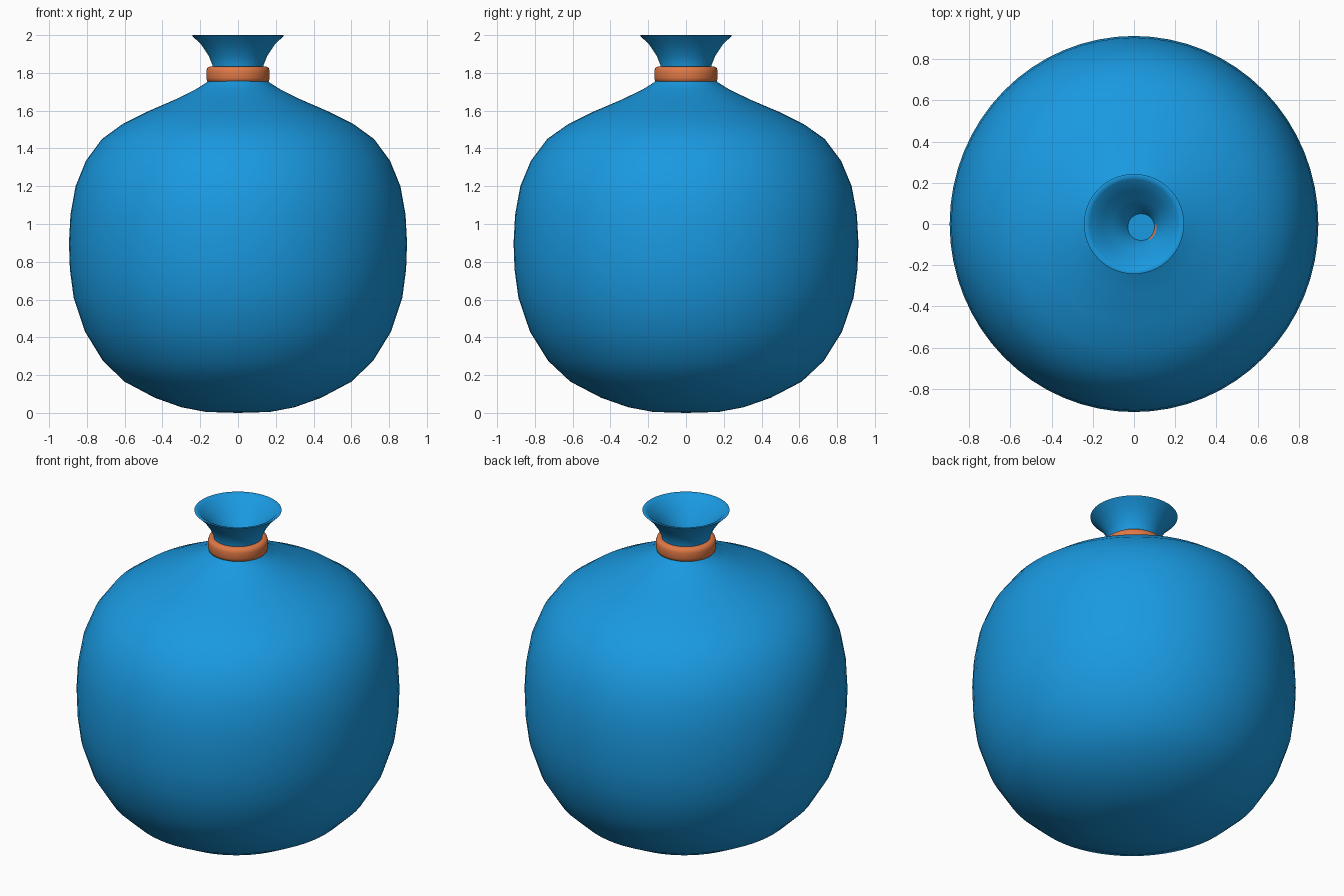
import bpy, bmesh
from math import cos, sin, pi

if "Cube" in bpy.data.objects:
    bpy.data.objects.remove(bpy.data.objects["Cube"])

SEG = 64


def material(name, color):
    m = bpy.data.materials.new(name)
    m.diffuse_color = (*color, 1)
    m.use_nodes = True
    m.node_tree.nodes["Principled BSDF"].inputs["Base Color"].default_value = m.diffuse_color
    return m


def lathe(name, rings, mat, y_scale=1.0, closed=False, angle=50):
    """Spin rings (radius, z, x offset, y offset) around z; radius 0 makes a pole."""
    bm = bmesh.new()
    loops = []
    for ring in rings:
        r, z, ox, oy = (*ring, 0, 0)[:4]
        if r == 0:
            loops.append([bm.verts.new((ox, oy, z))] * SEG)
        else:
            loops.append([bm.verts.new((ox + r * cos(2 * pi * i / SEG),
                                        oy + r * y_scale * sin(2 * pi * i / SEG), z))
                          for i in range(SEG)])
    pairs = list(zip(loops, loops[1:]))
    if closed:
        pairs.append((loops[-1], loops[0]))
    for a, b in pairs:
        for i in range(SEG):
            j = (i + 1) % SEG
            bm.faces.new(list(dict.fromkeys((a[i], a[j], b[j], b[i]))))
    bmesh.ops.recalc_face_normals(bm, faces=bm.faces)
    me = bpy.data.meshes.new(name)
    bm.to_mesh(me)
    bm.free()
    ob = bpy.data.objects.new(name, me)
    bpy.context.collection.objects.link(ob)
    me.materials.append(mat)
    bpy.ops.object.select_all(action='DESELECT')
    ob.select_set(True)
    bpy.context.view_layer.objects.active = ob
    bpy.ops.object.shade_smooth_by_angle(angle=angle * pi / 180)
    return ob


blue = material("blue_skin", (0.01, 0.32, 0.75))
orange = material("orange_tie", (0.75, 0.19, 0.06))

# Rounded sack body, tapering into the tied neck
lathe("sack_body", [
    (0, 0.0), (0.17, 0.005), (0.30, 0.03), (0.44, 0.08), (0.60, 0.165),
    (0.715, 0.275), (0.81, 0.43), (0.87, 0.61), (0.89, 0.76), (0.895, 0.90),
    (0.887, 1.05), (0.86, 1.20), (0.805, 1.335), (0.72, 1.45), (0.61, 1.53),
    (0.48, 1.595), (0.33, 1.66), (0.22, 1.715), (0.165, 1.75), (0.14, 1.78),
    (0, 1.78)], blue, y_scale=1.02)

# Flared mouth with an inner funnel that ends in a small off-centre floor
lathe("flared_mouth", [
    (0.135, 1.77), (0.135, 1.84), (0.155, 1.89), (0.195, 1.95), (0.243, 1.997),
    (0.236, 2.0), (0.215, 1.99, 0, 0), (0.165, 1.935, 0.005, -0.002),
    (0.12, 1.885, 0.015, -0.006), (0.085, 1.84, 0.028, -0.012),
    (0.065, 1.80, 0.035, -0.015), (0, 1.80, 0.035, -0.015)], blue)


# Tie band: rounded-square section swept round the neck
def squircle(t):
    c, s = cos(t), sin(t)
    k = (c ** 4 + s ** 4) ** -0.25 if abs(c) + abs(s) else 1
    return (0.135 + 0.033 * c * k, 1.791 + 0.043 * s * k)


lathe("tie_band", [squircle(2 * pi * i / 16) for i in range(16)], orange,
      closed=True, angle=60)
